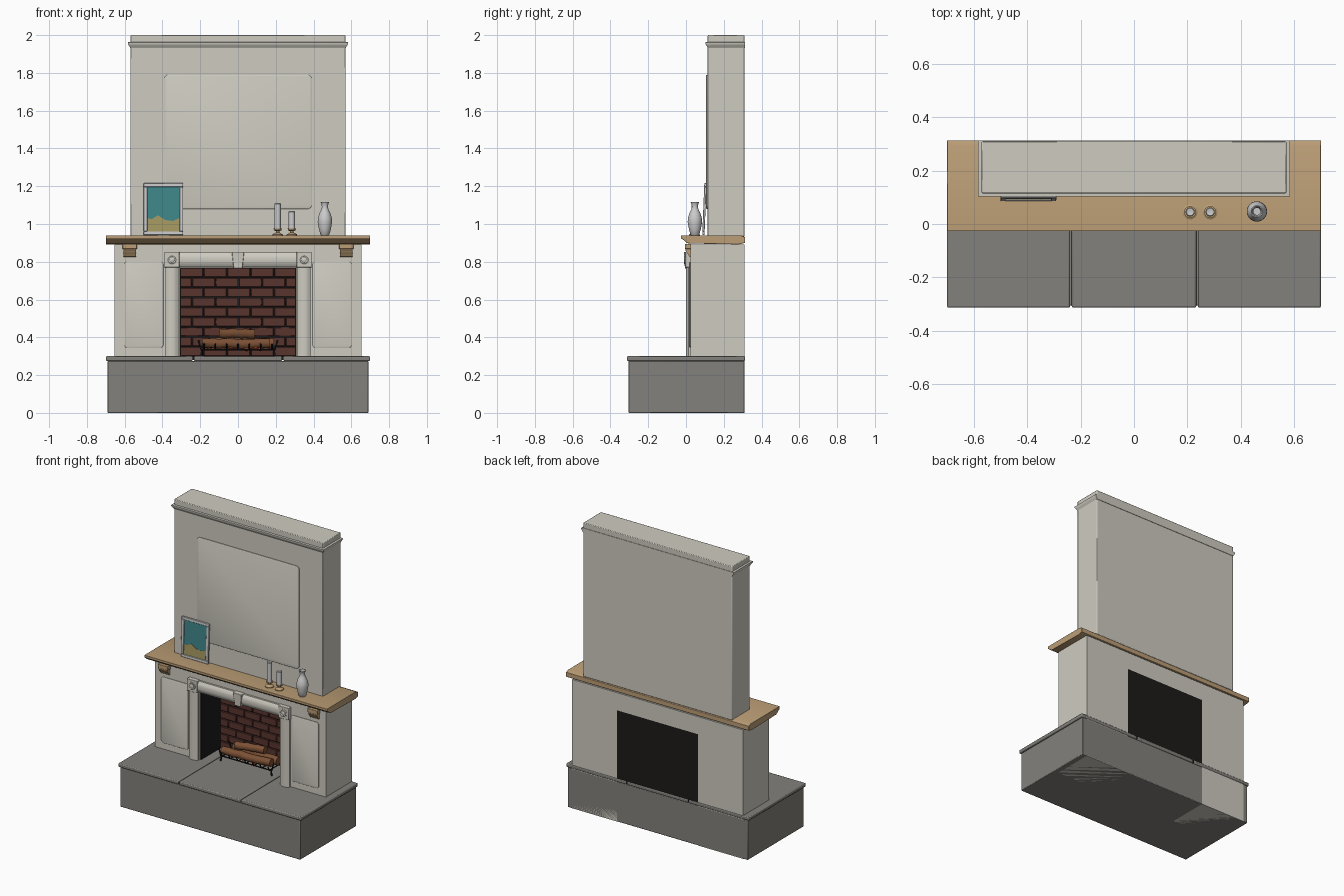
import bpy, bmesh, math, random
from mathutils import Vector, Matrix

if "Cube" in bpy.data.objects:
    bpy.data.objects.remove(bpy.data.objects["Cube"])
random.seed(4)


def mat(name, r, g, b):
    m = bpy.data.materials.new(name)
    m.diffuse_color = (r, g, b, 1)
    m.use_nodes = True
    m.node_tree.nodes["Principled BSDF"].inputs["Base Color"].default_value = m.diffuse_color
    return m


PLASTER = mat("plaster", .62, .60, .53)
STONE = mat("hearth_stone", .23, .22, .20)
WOOD = mat("oak", .50, .34, .18)
BRICK = mat("brick", .10, .035, .028)
SOOT = mat("soot", .012, .011, .010)
BARK = mat("bark", .20, .08, .035)
EMBER = mat("ember", .9, .12, .03)
TEAL = mat("picture_sky", .05, .24, .25)
HILL = mat("picture_hills", .38, .32, .12)


def finish(name, bm, m=None, bevel=0, segs=2):
    bmesh.ops.recalc_face_normals(bm, faces=bm.faces)
    me = bpy.data.meshes.new(name)
    bm.to_mesh(me)
    bm.free()
    ob = bpy.data.objects.new(name, me)
    bpy.context.collection.objects.link(ob)
    if m:
        me.materials.append(m)
    if bevel:
        b = ob.modifiers.new("bevel", "BEVEL")
        b.width, b.segments, b.limit_method = bevel, segs, "ANGLE"
    bpy.ops.object.select_all(action="DESELECT")
    ob.select_set(True)
    bpy.context.view_layer.objects.active = ob
    bpy.ops.object.shade_smooth_by_angle(angle=math.radians(35))
    return ob


def add_box(bm, x0, x1, y0, y1, z0, z1):
    c = Vector(((x0 + x1) / 2, (y0 + y1) / 2, (z0 + z1) / 2))
    bmesh.ops.create_cube(bm, size=1, matrix=Matrix.Translation(c) @
                          Matrix.Diagonal((abs(x1 - x0), y1 - y0, z1 - z0, 1)))


def box(name, x0, x1, y0, y1, z0, z1, m=None, bevel=0):
    bm = bmesh.new()
    add_box(bm, x0, x1, y0, y1, z0, z1)
    return finish(name, bm, m, bevel)


def loft(name, rings, m=None, bevel=0):
    """Skin a list of equal-length point loops and cap both ends."""
    bm = bmesh.new()
    vs = [[bm.verts.new(p) for p in r] for r in rings]
    n = len(vs[0])
    for a, b in zip(vs, vs[1:]):
        for i in range(n):
            bm.faces.new((a[i], a[(i + 1) % n], b[(i + 1) % n], b[i]))
    bm.faces.new(vs[0])
    bm.faces.new(vs[-1])
    return finish(name, bm, m, bevel)


def lathe(name, x, y, prof, m=None, n=32):
    return loft(name, [[(x + r * math.cos(2 * math.pi * i / n), y + r * math.sin(2 * math.pi * i / n), z)
                        for i in range(n)] for r, z in prof], m)


def rounded_panel(name, x0, x1, z0, z1, y_back, y_front, r=.018, m=None):
    rings = []
    for inset, y in ((0, y_back), (0, y_front + .003), (.002, y_front + .001), (.005, y_front)):
        ring, q = [], r - inset
        for k, (cx, cz) in enumerate(((x1 - r, z1 - r), (x0 + r, z1 - r), (x0 + r, z0 + r), (x1 - r, z0 + r))):
            for j in range(6):
                a = math.pi / 2 * (k + j / 5)
                ring.append((cx + q * math.cos(a), y, cz + q * math.sin(a)))
        rings.append(ring)
    return loft(name, rings, m)


def tube(name, pts, r, m):
    cu = bpy.data.curves.new(name, "CURVE")
    cu.dimensions, cu.bevel_depth, cu.bevel_resolution, cu.use_fill_caps = "3D", r, 2, True
    sp = cu.splines.new("POLY")
    sp.points.add(len(pts) - 1)
    for p, c in zip(sp.points, pts):
        p.co = (*c, 1)
    cu.materials.append(m)
    ob = bpy.data.objects.new(name, cu)
    bpy.context.collection.objects.link(ob)
    return ob


# Raised hearth with three slabs
box("hearth_base", -.69, .69, -.305, .31, 0, .275, STONE, .004)
for i, (a, b) in enumerate(((-.70, -.239), (-.233, .233), (.239, .70))):
    box(f"hearth_slab_{i + 1}", a, b, -.313, .313, .275, .30, STONE, .006)

# Main body: piers, header, chimney breast and its crown
box("header", -.31, .31, .025, .31, .77, .892, PLASTER)
box("chimney_breast", -.57, .57, .115, .31, .935, 2.0, PLASTER, .004)
loft("crown_moulding", [[(-.57 - o, .313, z), (-.57 - o, .115 - o, z), (.57 + o, .115 - o, z), (.57 + o, .313, z)]
                        for o, z in ((0, 1.932), (.004, 1.94), (.008, 1.945), (.013, 1.955), (.013, 1.962), (0, 1.964))],
     PLASTER)
rounded_panel("overmantel_panel", -.39, .39, 1.08, 1.79, .12, .106, .022, PLASTER)

# Mantel shelf
shelf = [(-.027, .94), (-.027, .924), (-.012, .915), (.0, .904), (.012, .897), (.28, .892),
         (.313, .9), (.313, .931), (.29, .94)]
loft("mantel_shelf", [[(x, y, z) for y, z in shelf] for x in (-.70, .70)], WOOD, .002)

# Paired parts: piers, pilasters, corner blocks, side panels, corbels, firebox cheeks
corbel = [(.027, .87), (.0, .87), (-.003, .862), (0, .852), (.008, .845), (.012, .836), (.018, .828), (.027, .826)]
half_round = [(-.035, .03), (-.035, .012), (-.028, .008), (-.02, .002), (-.01, -.001), (.01, -.001),
              (.02, .002), (.028, .008), (.035, .012), (.035, .03)]
for s, side in ((-1, "left"), (1, "right")):
    box(f"pier_{side}", s * .31, s * .655, .025, .31, 0, .892, PLASTER)
    cx = s * .35
    loft(f"pilaster_{side}", [[(cx + u, y, z) for u, y in half_round] for z in (.30, .775)], PLASTER)
    box(f"corner_block_{side}", cx - .04, cx + .04, -.004, .03, .77, .853, PLASTER, .003)
    d = lathe(f"rosette_{side}", 0, 0, [(.026, -.002), (.026, .003), (.021, .006), (.014, .004), (.006, .007)], PLASTER)
    d.location, d.rotation_euler = (cx, -.004, .811), (math.pi / 2, 0, 0)
    a, b = sorted((s * .395, s * .602))
    rounded_panel(f"side_panel_{side}", a, b, .345, .80, .03, .017, .016, PLASTER)
    c = s * .573
    box(f"corbel_cap_{side}", c - .038, c + .038, -.006, .027, .868, .895, WOOD, .003)
    loft(f"corbel_{side}", [[(c + u, y, z) for y, z in corbel] for u in (-.033, .033)], WOOD)
    box(f"firebox_cheek_{side}", s * .303, s * .311, .03, .30, .30, .772, SOOT)

# Lintel moulding and keystone
loft("lintel_moulding", [[(x, y, .811 + u * 1.12) for u, y in half_round] for x in (-.315, .315)], PLASTER)
loft("keystone", [[(-w, .03, z), (-w, y, z), (w, y, z), (w, .03, z)]
                  for w, y, z in ((.023, -.006, .765), (.033, -.01, .853))], PLASTER, .003)

# Firebox lining and brick back wall
box("firebox_back", -.31, .31, .25, .31, .28, .77, SOOT)
box("firebox_roof", -.31, .31, .03, .25, .765, .771, SOOT)
bm = bmesh.new()
row_h, brick_w = .0522, .124
for r in range(9):
    z = .302 + r * row_h
    x = -.303 - (brick_w / 2 if r % 2 else 0)
    while x < .30:
        a, b = max(x, -.303), min(x + brick_w - .006, .303)
        if b - a > .01:
            add_box(bm, a, b, .238 + random.uniform(0, .003), .255, z, z + row_h - .006)
        x += brick_w
finish("brick_wall", bm, BRICK, .002, 1)


# Fire: logs, embers and grate
def log(name, x0, x1, y, z, r, tilt):
    rings, n = [], 14
    for i in range(9):
        t = i / 8
        wob = random.uniform(-.003, .003)
        rings.append([(x0 + (x1 - x0) * t,
                       y + tilt * (t - .5) + (r + random.uniform(-.0015, .0015)) * math.cos(k * 2 * math.pi / n),
                       z + wob + (r + random.uniform(-.0015, .0015)) * math.sin(k * 2 * math.pi / n))
                      for k in range(n)])
    return loft(name, rings, BARK)


log("log_front", -.19, .17, .115, .368, .026, .02)
log("log_back", -.16, .19, .18, .37, .028, -.02)
log("log_top", -.10, .09, .147, .42, .025, .05)
bm = bmesh.new()
for i in range(16):
    p = Vector((random.uniform(-.16, .16), random.uniform(.10, .20), random.uniform(.338, .35)))
    bmesh.ops.create_icosphere(bm, subdivisions=1, radius=random.uniform(.008, .015), matrix=Matrix.Translation(p))
finish("embers", bm, EMBER)
for i, y in enumerate((.09, .205)):
    tube(f"grate_rail_{i + 1}", [(-.21, y, .385), (-.195, y, .335), (.195, y, .335), (.21, y, .385)], .005, SOOT)
for i in range(7):
    x = -.18 + i * .06
    tube(f"grate_bar_{i + 1}", [(x, .07, .365), (x, .085, .335), (x, .215, .335), (x, .225, .36)], .004, SOOT)
for s in (-1, 1):
    for y in (.09, .205):
        tube("grate_leg", [(s * .19, y, .337), (s * .195, y, .30)], .005, SOOT)

# Leaning picture
bm = bmesh.new()
for a, b, c, d in ((-.105, .105, 0, .02), (-.105, .105, .255, .275), (-.105, -.085, .02, .255), (.085, .105, .02, .255)):
    add_box(bm, a, b, -.012, 0, c, d)
parts = [finish("picture_frame", bm, None, .002, 1),
         box("picture_sky", -.087, .087, -.006, -.001, .018, .257, TEAL)]
hills = [(-.086, .019), (.086, .019), (.086, .09), (.05, .075), (.01, .08), (-.03, .105), (-.06, .085), (-.086, .09)]
parts.append(loft("picture_hills", [[(x, y, z) for x, z in hills] for y in (-.0075, -.005)], HILL))
for p in parts:
    p.location, p.rotation_euler = (-.395, .098, .941), (-.04, 0, 0)

# Candles and vase
for i, (x, h) in enumerate(((.21, 1.11), (.285, 1.068))):
    zc = .975
    lathe(f"candlestick_{i + 1}", x, .045, [(.028, .94), (.028, .945), (.018, .95), (.009, .955), (.009, .962),
                                            (.02, .967), (.022, zc), (.017, zc)], WOOD)
    lathe(f"candle_{i + 1}", x, .045, [(.017, .968), (.017, h - .004), (.014, h), (.003, h - .002)])
lathe("vase", .46, .047, [(.02, .94), (.024, .945), (.032, .975), (.038, 1.01), (.037, 1.03), (.03, 1.055),
                          (.02, 1.075), (.016, 1.09), (.018, 1.105), (.023, 1.117), (.019, 1.117),
                          (.013, 1.09), (.016, 1.07), (.028, 1.03), (.02, .96)])
